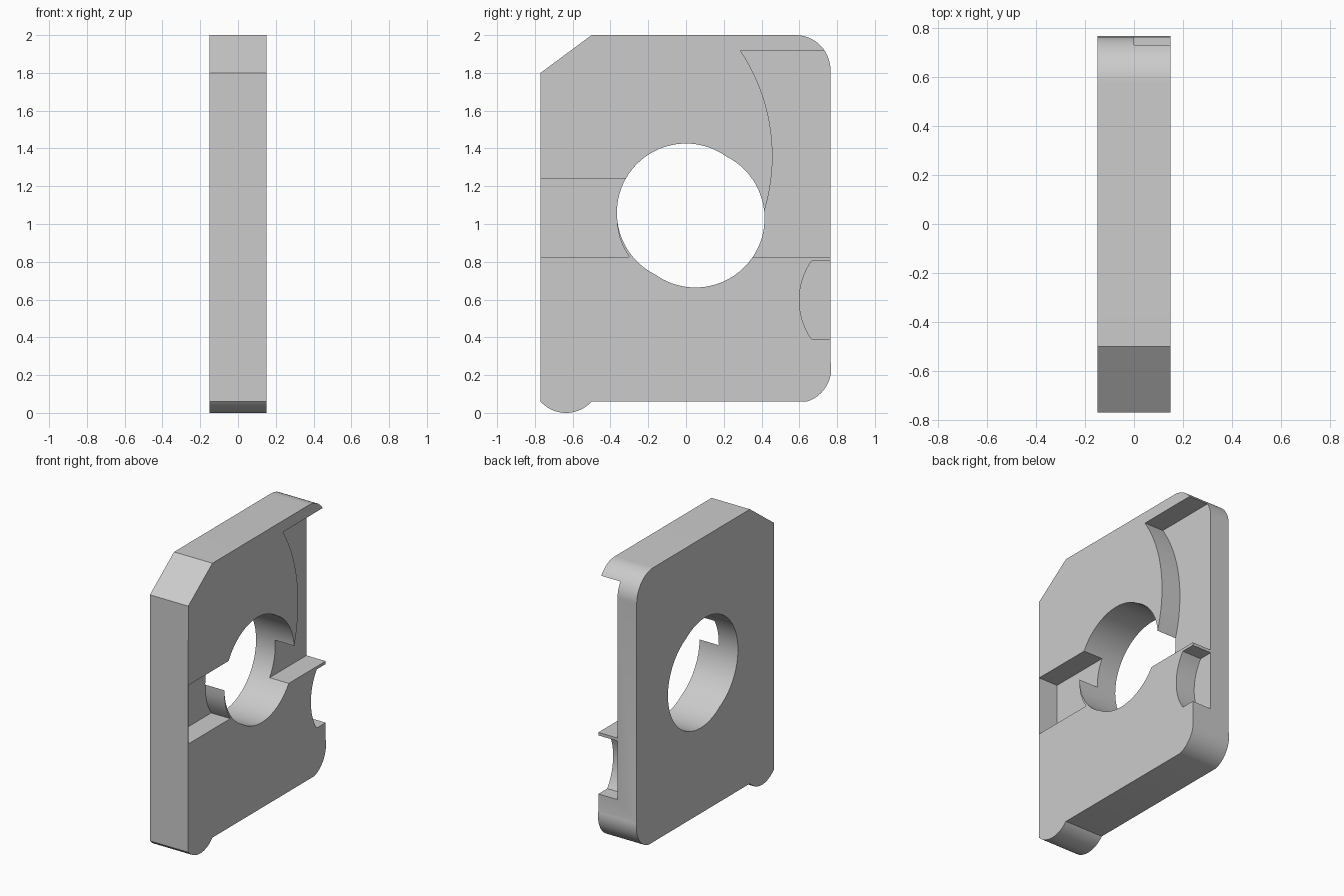
import bpy, bmesh
from math import sin, cos, radians, atan2, hypot, pi

if "Cube" in bpy.data.objects:
    bpy.data.objects.remove(bpy.data.objects["Cube"])


def arc(cy, cz, r, a0, a1, n=24):
    """Points on an arc in the y-z plane, angles in degrees."""
    return [(cy + r * cos(radians(a0 + (a1 - a0) * i / n)),
             cz + r * sin(radians(a0 + (a1 - a0) * i / n))) for i in range(n + 1)]


def prism(name, pts, x0, x1):
    """Extrude a y-z outline along x."""
    bm = bmesh.new()
    face = bm.faces.new([bm.verts.new((x0, y, z)) for y, z in pts])
    ext = bmesh.ops.extrude_face_region(bm, geom=[face])
    verts = [v for v in ext["geom"] if isinstance(v, bmesh.types.BMVert)]
    bmesh.ops.translate(bm, verts=verts, vec=(x1 - x0, 0, 0))
    bmesh.ops.recalc_face_normals(bm, faces=bm.faces)
    me = bpy.data.meshes.new(name)
    bm.to_mesh(me)
    bm.free()
    ob = bpy.data.objects.new(name, me)
    bpy.context.collection.objects.link(ob)
    return ob


# Plate outline: chamfered corner, rounded corners and small foot
outline = ([(-0.77, 1.8), (-0.5, 2.0)]
           + arc(0.58, 1.815, 0.185, 90, 0)
           + arc(0.586, 0.235, 0.183, 12, -73)
           + arc(-0.635, 0.182, 0.182, -42, -138))
plate = prism("plate", outline, -0.15, 0.15)

# Central hole: outline of two overlapping circles
ca, cb, r = (0.0, 1.06), (0.05, 1.03), 0.366
dy, dz = cb[0] - ca[0], cb[1] - ca[1]
axis = atan2(dz, dy) * 180 / pi
d = hypot(dy, dz)
half = 90 - atan2(d / 2, r) * 180 / pi
hole = (arc(*ca, r, axis + half, axis + 360 - half, 48)
        + arc(*cb, r, axis - 180 + half, axis + 180 - half, 48)[1:-1])

# Half-depth recesses in the +x face
upper_recess = ([(0.9, 1.92), (0.9, 0.825), (0.2, 0.825), (0.3, 1.05)]
                + arc(-0.545, 1.36, 1.003, -18, 33.9))
side_notch = [(0.9, 0.39), (0.9, 0.804)] + arc(0.962, 0.597, 0.362, 145.1, 214.9)
left_slot = [(-0.767, 0.825), (-0.767, 1.24), (-0.2, 1.24), (-0.25, 1.06),
             (-0.366, 1.05), (-0.364, 0.99), (-0.352, 0.93), (-0.33, 0.875), (-0.30, 0.825)]

cutters = [prism("hole_cutter", hole, -0.3, 0.3)]
for name, pts in (("upper_recess_cutter", upper_recess),
                  ("side_notch_cutter", side_notch),
                  ("left_slot_cutter", left_slot)):
    cutters.append(prism(name, pts, 0.0, 0.3))

bpy.context.view_layer.objects.active = plate
for c in cutters:
    c.hide_render = True
    mod = plate.modifiers.new(c.name, 'BOOLEAN')
    mod.operation = 'DIFFERENCE'
    mod.solver = 'EXACT'
    mod.object = c
    bpy.ops.object.modifier_apply(modifier=mod.name)
for c in cutters:
    bpy.data.objects.remove(c)

# Smooth arcs, sharp edges
bpy.ops.object.select_all(action='DESELECT')
plate.select_set(True)
bpy.ops.object.shade_smooth_by_angle(angle=radians(20))
